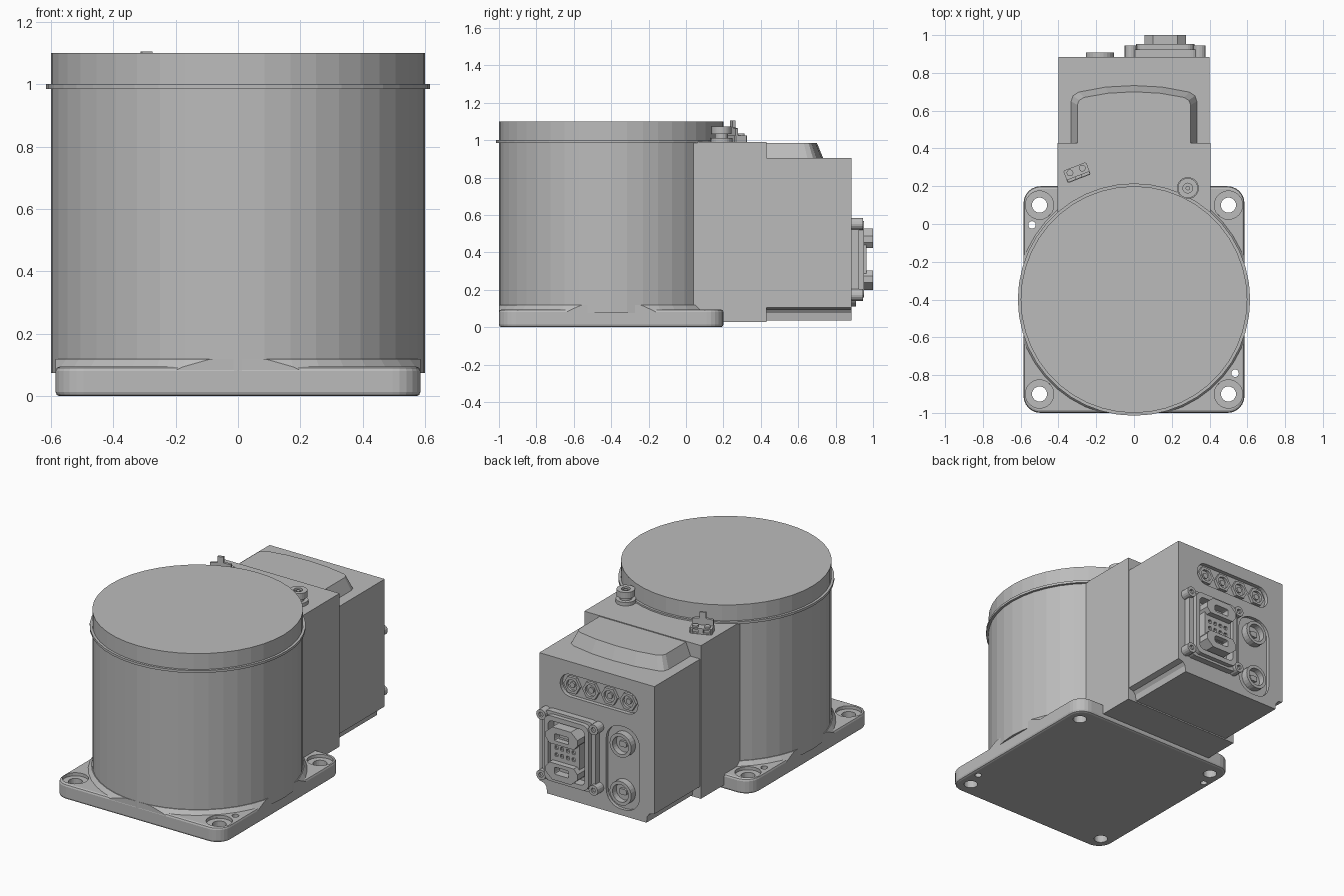
import bpy
import bmesh
from math import sin, cos, pi, radians
from mathutils import Matrix

if "Cube" in bpy.data.objects:
    bpy.data.objects.remove(bpy.data.objects["Cube"])

grey = bpy.data.materials.new("plain grey metal")
grey.use_nodes = True
COLOUR = (0.5, 0.5, 0.5, 1)
grey.diffuse_color = COLOUR
grey.node_tree.nodes["Principled BSDF"].inputs["Base Color"].default_value = COLOUR


def circle(cx, cy, r, n=24, turn=0.0):
    return [(cx + r * cos(turn + 2 * pi * i / n), cy + r * sin(turn + 2 * pi * i / n)) for i in range(n)]


def rounded(cx, cy, w, h, r, seg=6):
    """Rounded rectangle outline; r of half the height gives a slot."""
    pts = []
    for k, (sx, sy) in enumerate([(1, 1), (-1, 1), (-1, -1), (1, -1)]):
        for i in range(seg + 1):
            a = (k + i / seg) * pi / 2
            pts.append((cx + sx * (w / 2 - r) + r * cos(a), cy + sy * (h / 2 - r) + r * sin(a)))
    return pts


def mirrored(half):
    """Close an outline given its +x half, ordered from bottom to top."""
    return half + [(-x, y) for x, y in reversed(half) if x > 0]


def prism(name, pts, lo, hi, axis="z", top=None):
    """Extrude an outline along z, or along y with the outline in x and z."""
    place = (lambda p, w: (p[0], p[1], w)) if axis == "z" else (lambda p, w: (p[0], w, p[1]))
    bm = bmesh.new()
    a = [bm.verts.new(place(p, lo)) for p in pts]
    b = [bm.verts.new(place(p, hi)) for p in (top or pts)]
    bm.faces.new(a)
    bm.faces.new(b)
    n = len(pts)
    for i in range(n):
        bm.faces.new((a[i], a[(i + 1) % n], b[(i + 1) % n], b[i]))
    bmesh.ops.recalc_face_normals(bm, faces=bm.faces)
    mesh = bpy.data.meshes.new(name)
    bm.to_mesh(mesh)
    bm.free()
    mesh.materials.append(grey)
    obj = bpy.data.objects.new(name, mesh)
    bpy.context.collection.objects.link(obj)
    return obj


def apply(obj, mod):
    bpy.ops.object.select_all(action="DESELECT")
    bpy.context.view_layer.objects.active = obj
    obj.select_set(True)
    bpy.ops.object.modifier_apply(modifier=mod.name)


def bevel(obj, width, segments=2):
    mod = obj.modifiers.new("bevel", "BEVEL")
    mod.width, mod.segments = width, segments
    mod.limit_method, mod.angle_limit = "ANGLE", radians(50)
    apply(obj, mod)


def boolean(obj, tool, operation="DIFFERENCE"):
    mod = obj.modifiers.new("cut", "BOOLEAN")
    mod.operation, mod.object, mod.solver = operation, tool, "EXACT"
    apply(obj, mod)
    bpy.data.objects.remove(tool)


def cut(obj, pts, lo, hi, axis="z"):
    boolean(obj, prism("cutter", pts, lo, hi, axis))


# Mounting plate with counterbored corner holes and two pin holes
plate = prism("mounting_plate", rounded(0, -0.4, 1.17, 1.2, 0.09), 0, 0.095)
bevel(plate, 0.014)
for x in (-0.5, 0.5):
    for y in (-0.9, 0.1):
        cut(plate, circle(x, y, 0.075), 0.075, 0.2)
        cut(plate, circle(x, y, 0.04), -0.1, 0.2)
for x, y in ((-0.54, -0.005), (0.535, -0.79)):
    cut(plate, circle(x, y, 0.02, 16), -0.1, 0.2)

# Drum and the sloped collar at its foot, trimmed to the plate
prism("drum", circle(0, -0.4, 0.6, 44), 0.075, 1.1)
collar = prism("drum_collar", circle(0, -0.4, 0.635, 44), 0.08, 0.12, top=circle(0, -0.4, 0.605, 44))
boolean(collar, prism("trim", rounded(0, -0.4, 1.17, 1.198, 0.05), 0, 1), "INTERSECT")

# Housing: tall front section and lower rear section with notched bottom edges
front_box = [(-0.405, -0.2), (0.405, -0.2), (0.405, 0.43), (-0.405, 0.43)]
prism("housing_front", front_box, 0.028, 0.99)
section = mirrored([(0.345, 0.036), (0.35, 0.075), (0.365, 0.095), (0.4, 0.105), (0.4, 0.905)])
rear = prism("housing_rear", section, 0.42, 0.885, "y")
outer = mirrored([(0.335, 0.42), (0.335, 0.65), (0.325, 0.68), (0.295, 0.7), (0.15, 0.727), (0, 0.735)])
inner = mirrored([(0.3, 0.42), (0.3, 0.63), (0.29, 0.655), (0.265, 0.67), (0.14, 0.692), (0, 0.7)])
prism("housing_top_pad", outer, 0.9, 0.985, top=inner)

# Shallow lip where the drum meets the housing
prism("drum_seat", circle(0, -0.4, 0.615, 44), 0.985, 1.0)

# Row of four ports in a slot
cut(rear, rounded(-0.015, 0.755, 0.54, 0.14, 0.069), 0.86, 1, "y")
for i in range(4):
    x = 0.18 - 0.13 * i
    nut = prism(f"port_nut_{i + 1}", circle(x, 0.755, 0.057, 6), 0.85, 0.878, "y")
    cut(nut, circle(x, 0.755, 0.036, 16), 0.862, 1, "y")
    prism(f"port_core_{i + 1}", circle(x, 0.755, 0.018, 12), 0.85, 0.872, "y")

# Two round sockets in an upright slot
cut(rear, rounded(-0.18, 0.335, 0.23, 0.52, 0.1), 0.865, 1, "y")
for side, z in (("upper", 0.485), ("lower", 0.185)):
    ring = prism(side + "_socket", circle(-0.18, z, 0.075), 0.85, 0.908, "y")
    cut(ring, circle(-0.18, z, 0.055), 0.87, 1, "y")
    prism(side + "_socket_key", rounded(-0.18, z, 0.05, 0.035, 0.01, 2), 0.86, 0.885, "y")

# Large rectangular connector: flange, hollow rim, corner screws and insert
CX, CZ = 0.165, 0.363
flange = prism("connector_flange", rounded(CX, CZ, 0.37, 0.44, 0.05), 0.87, 0.925, "y")
rim = prism("connector_rim", rounded(CX, CZ, 0.31, 0.41, 0.045), 0.9, 0.953, "y")
for part in (flange, rim):
    cut(part, rounded(CX, CZ, 0.255, 0.35, 0.03), 0.893, 1.1, "y")
for sx in (-1, 1):
    for sz in (-1, 1):
        x, z = CX + sx * 0.182, CZ + sz * 0.19
        ear = prism("connector_screw", circle(x, z, 0.032, 16), 0.87, 0.945, "y")
        cut(ear, circle(x, z, 0.016, 6), 0.93, 1, "y")
insert = prism("connector_insert", rounded(CX, CZ, 0.2, 0.17, 0.012, 2), 0.88, 0.965, "y")
for row in range(2):
    for col in range(4):
        spot = rounded(CX - 0.06 + 0.04 * col, CZ - 0.022 + 0.044 * row, 0.022, 0.022, 0.004, 1)
        cut(insert, spot, 0.95, 1.1, "y")
for name, sign in (("upper", 1), ("lower", -1)):
    jaw = [(-0.085, 0.06), (0.085, 0.06), (0.11, 0.09), (0.11, 0.125), (0.065, 0.165), (-0.065, 0.165),
           (-0.11, 0.125), (-0.11, 0.09)]
    guide = prism(name + "_connector_guide", [(CX + x, CZ + sign * z) for x, z in jaw], 0.88, 1.0, "y")
    cut(guide, rounded(CX, CZ + sign * 0.105, 0.1, 0.045, 0.01, 2), 0.95, 1.1, "y")

# Round breather cap on the housing top
PX, PY = 0.285, 0.19
prism("cap_base", circle(PX, PY, 0.058), 0.98, 1.012)
prism("cap_neck", circle(PX, PY, 0.035), 1.0, 1.045)
cap = prism("cap_head", circle(PX, PY, 0.053), 1.032, 1.072)
cut(cap, circle(PX, PY, 0.026, 16), 1.058, 1.2)
prism("cap_pin", circle(PX, PY, 0.012, 12), 1.05, 1.068)

# Small angled bracket with an upright tab
block = prism("bracket_block", rounded(0, 0, 0.13, 0.07, 0.006, 1), 0.98, 1.025)
for x in (-0.033, 0.033):
    cut(block, rounded(x, 1.006, 0.035, 0.022, 0.003, 1), 0.02, 0.1, "y")
tab = mirrored([(0.062, 1.0), (0.062, 1.062), (0.018, 1.068), (0.018, 1.105)])
bracket = [block, prism("bracket_tab", tab, -0.032, -0.016, "y")]
for x in (-0.035, 0.035):
    bracket.append(prism("bracket_screw", circle(x, 0.012, 0.018, 12), 1.02, 1.036))
for part in bracket:
    part.matrix_world = Matrix.Translation((-0.302, 0.272, 0)) @ Matrix.Rotation(radians(21), 4, "Z")
